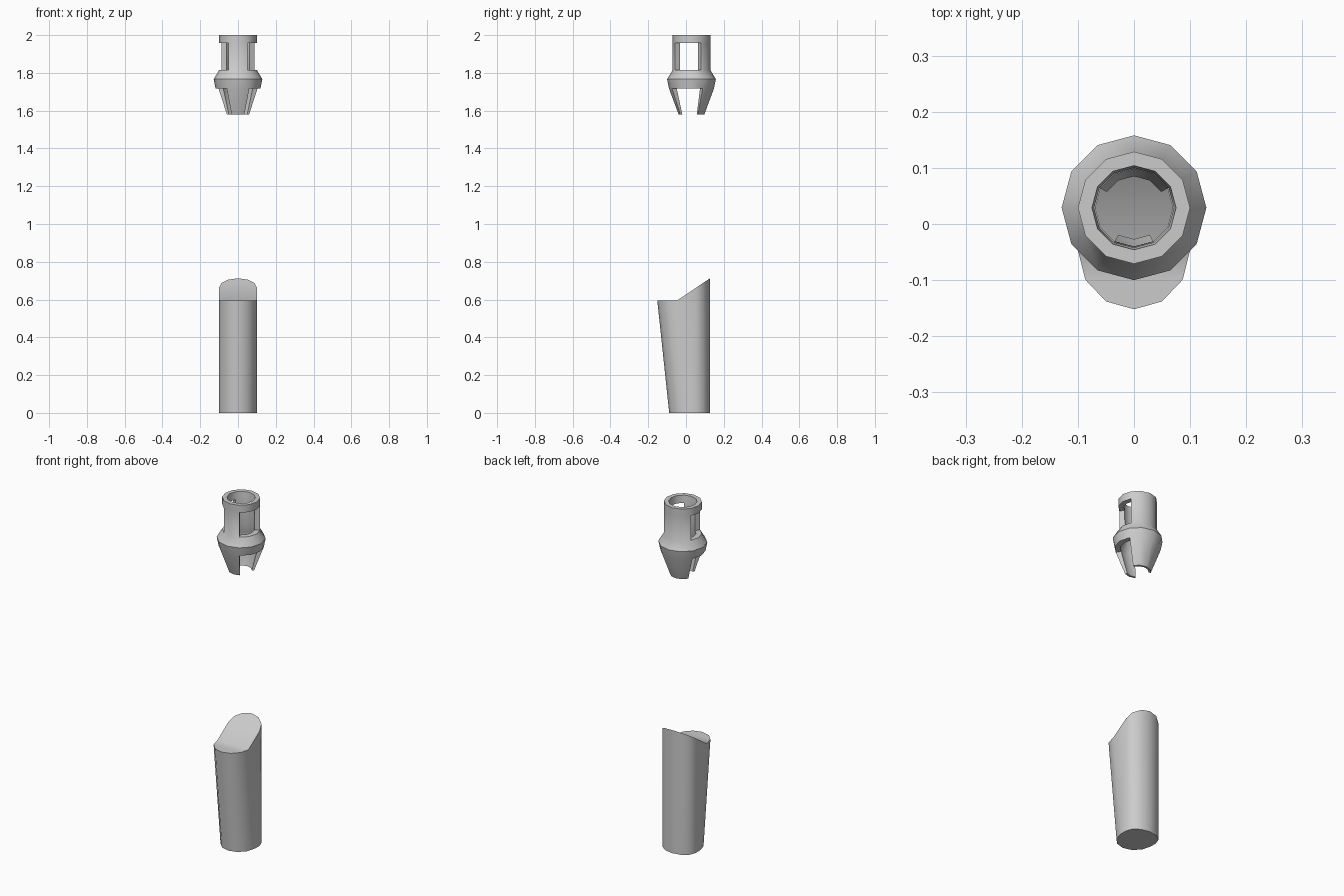
import bpy, bmesh
from math import sin, cos, radians

if "Cube" in bpy.data.objects:
    bpy.data.objects.remove(bpy.data.objects["Cube"])

CY = 0.029  # socket axis in y


def finish(bm, name):
    bmesh.ops.remove_doubles(bm, verts=bm.verts, dist=1e-5)
    bmesh.ops.recalc_face_normals(bm, faces=bm.faces)
    me = bpy.data.meshes.new(name)
    bm.to_mesh(me)
    bm.free()
    ob = bpy.data.objects.new(name, me)
    bpy.context.collection.objects.link(ob)
    bpy.ops.object.select_all(action='DESELECT')
    ob.select_set(True)
    bpy.context.view_layer.objects.active = ob
    bpy.ops.object.shade_smooth_by_angle(angle=radians(35))
    return ob


# Lower post: front arc leans outward, back arc rises with a sloped top
def post_ring(front_cy, top):
    pts = []
    for i in range(7):                        # front half, left to right
        a = radians(180 + 30 * i)
        pts.append((0.1 * cos(a), front_cy + 0.105 * sin(a), 0.595 if top else 0))
    for i in range(7):                        # back half, right to left
        a = radians(30 * i)
        y = 0.055 + 0.072 * sin(a)
        pts.append((0.1 * cos(a), y, 0.595 + (y + 0.047) * 0.675 if top else 0))
    return pts


bm = bmesh.new()
low = [bm.verts.new(p) for p in post_ring(0.016, False)]
high = [bm.verts.new(p) for p in post_ring(-0.047, True)]
for i in range(14):
    j = (i + 1) % 14
    bm.faces.new((low[i], low[j], high[j], high[i]))
bm.faces.new(low)
bm.faces.new(high[:7])                        # flat front of the top
bm.faces.new(high[7:] + [high[0], high[6]])   # sloped back of the top
finish(bm, "post")

# Upper socket: hollow 12-sided ring stack (z, outer radius, inner radius)
LEVELS = [(2.0, 0.1, 0.075), (1.957, 0.1, 0.071), (1.815, 0.1, 0.069),
          (1.767, 0.129, 0.08), (1.717, 0.119, 0.09), (1.58, 0.068, 0.056)]
OPEN_SECTORS = {10, 11, 0, 5, 6, 7}           # side openings, 30 degrees each
OPEN_LEVELS = {1, 4}                          # windows and slots between prongs


def solid(level, k):
    return 0 <= level < 5 and not (level in OPEN_LEVELS and k % 12 in OPEN_SECTORS)


bm = bmesh.new()


def corner(level, k, inner):
    z, ro, ri = LEVELS[level]
    r, a = (ri if inner else ro), radians(30 * k)
    return bm.verts.new((r * cos(a), CY + r * sin(a), z))


def quad(*corners):
    bm.faces.new([corner(*c) for c in corners])


for l in range(5):
    for k in range(12):
        if not solid(l, k):
            continue
        for inner in (0, 1):                  # outer and inner wall
            quad((l, k, inner), (l, k + 1, inner), (l + 1, k + 1, inner), (l + 1, k, inner))
        for side, edge in ((k - 1, k), (k + 1, k + 1)):     # opening cheeks
            if not solid(l, side):
                quad((l, edge, 0), (l, edge, 1), (l + 1, edge, 1), (l + 1, edge, 0))
        for nb, edge in ((l - 1, l), (l + 1, l + 1)):       # rims and sills
            if not solid(nb, k):
                quad((edge, k, 0), (edge, k + 1, 0), (edge, k + 1, 1), (edge, k, 1))
finish(bm, "pronged_socket")
